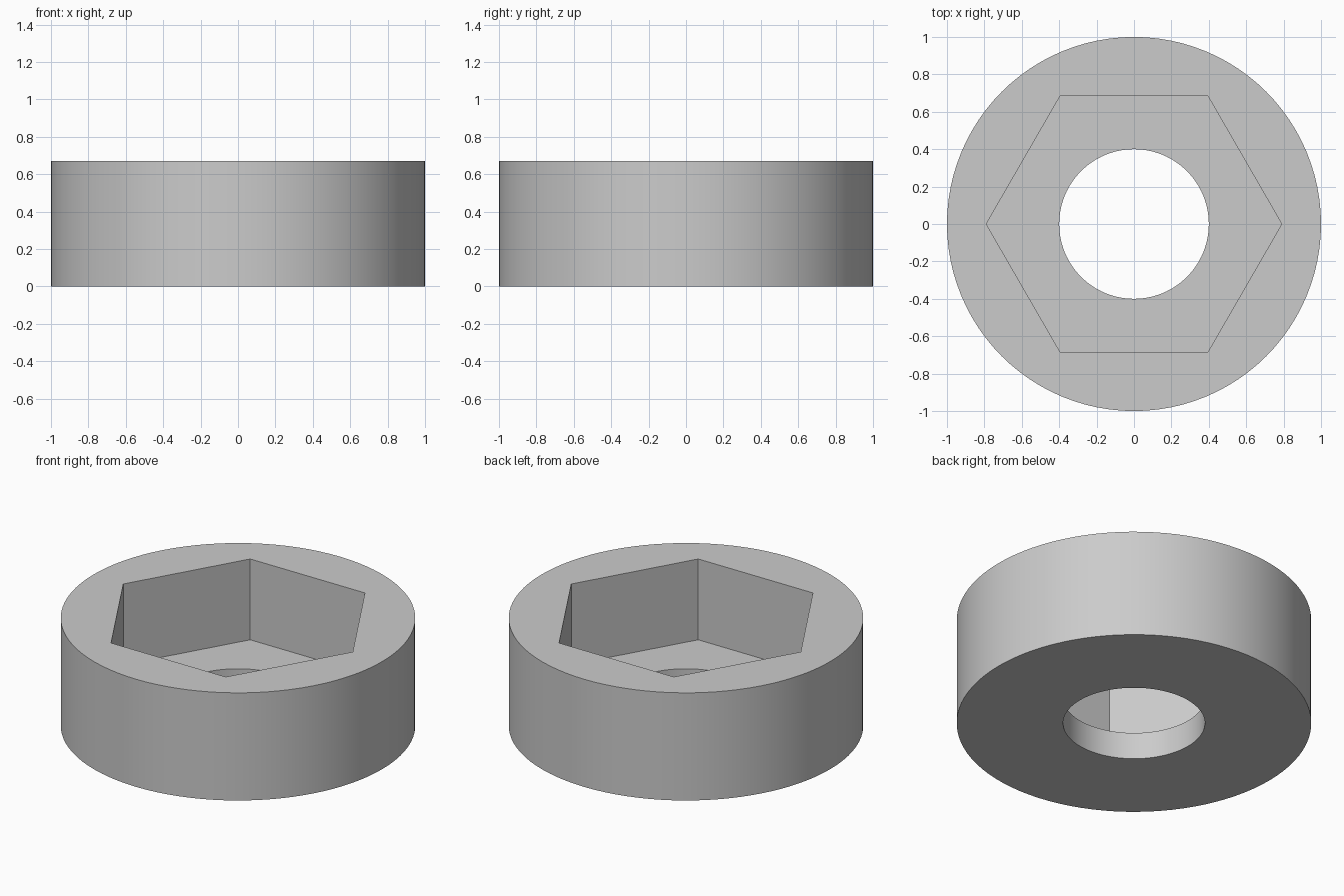
import bpy
import math

cube = bpy.data.objects.get("Cube")
if cube:
    bpy.data.objects.remove(cube, do_unlink=True)

HEIGHT = 0.67
FLOOR = 0.167      # thickness left under the hexagonal pocket
SEGMENTS = 96

grey = bpy.data.materials.new("plain grey")
grey.use_nodes = True
grey.diffuse_color = (0.6, 0.6, 0.6, 1)
grey.node_tree.nodes["Principled BSDF"].inputs["Base Color"].default_value = (0.6, 0.6, 0.6, 1)


def prism(name, sides, radius, bottom, top, turn=0.0):
    """Upright prism with its first corner on the x axis after the turn."""
    bpy.ops.mesh.primitive_cylinder_add(
        vertices=sides, radius=radius, depth=top - bottom,
        location=(0, 0, (bottom + top) / 2), rotation=(0, 0, turn))
    obj = bpy.context.object
    obj.name = name
    obj.data.materials.append(grey)
    return obj


def cut(body, cutter):
    """Subtract the cutter from the body, then discard the cutter."""
    cutter.hide_render = True
    mod = body.modifiers.new(cutter.name, "BOOLEAN")
    mod.operation = "DIFFERENCE"
    mod.solver = "EXACT"
    mod.object = cutter
    bpy.context.view_layer.objects.active = body
    bpy.ops.object.modifier_apply(modifier=mod.name)
    bpy.data.objects.remove(cutter, do_unlink=True)


# Round collar
collar = prism("round_collar", SEGMENTS, 1.0, 0, HEIGHT)

# Hexagonal pocket open at the top, corners pointing to the sides
cut(collar, prism("hex_pocket", 6, 0.79, FLOOR, HEIGHT + 0.2, math.radians(30)))

# Round hole through the floor
cut(collar, prism("through_hole", SEGMENTS, 0.4, -0.2, HEIGHT + 0.2))

# Smooth round walls, crisp rims and pocket corners
bpy.ops.object.select_all(action="DESELECT")
collar.select_set(True)
bpy.context.view_layer.objects.active = collar
bpy.ops.object.shade_smooth_by_angle(angle=math.radians(30))
